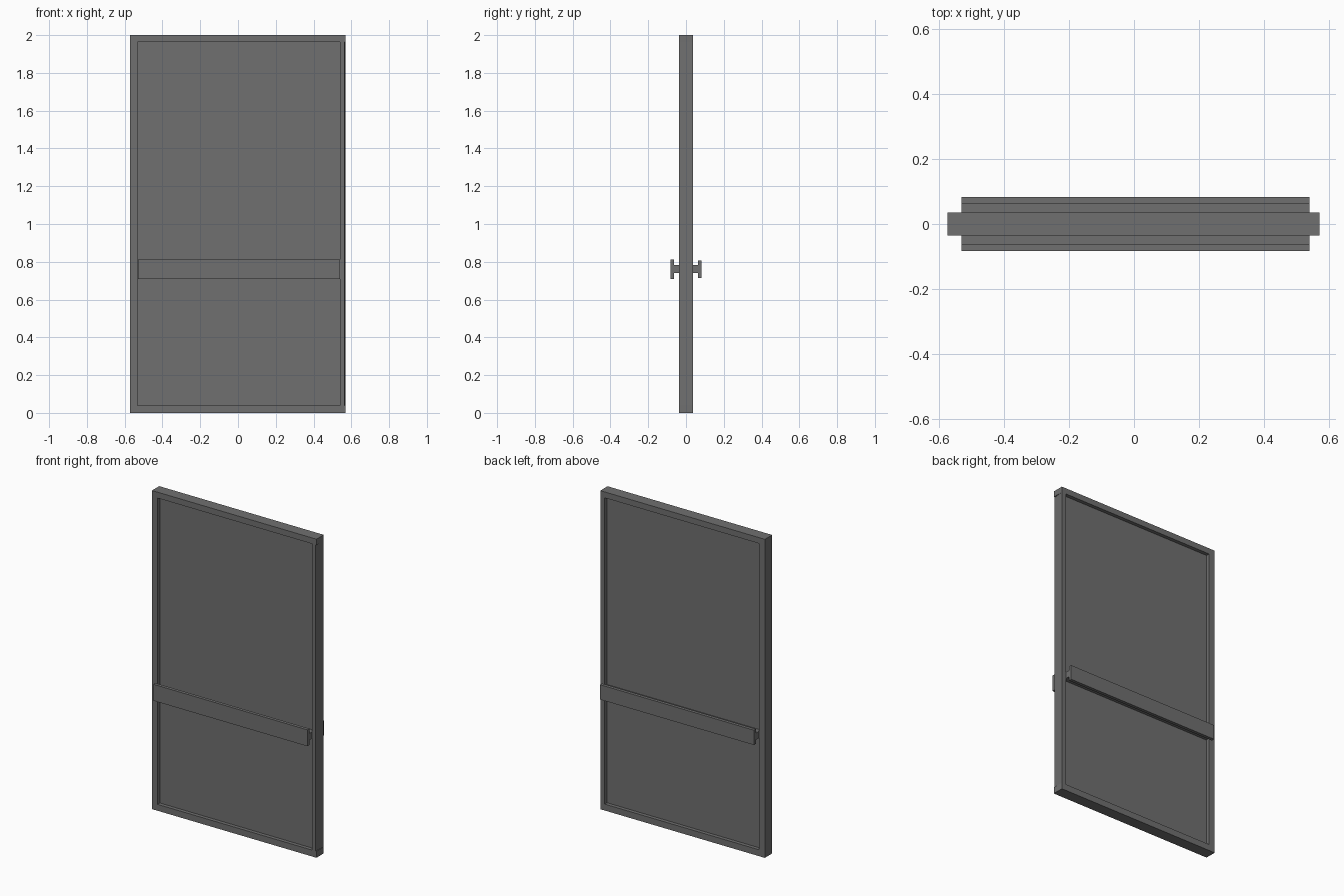
import bpy
import bmesh

cube = bpy.data.objects.get("Cube")
if cube:
    bpy.data.objects.remove(cube, do_unlink=True)

grey = bpy.data.materials.new("dark grey")
grey.use_nodes = True
colour = (0.16, 0.16, 0.16, 1)
grey.diffuse_color = colour
grey.node_tree.nodes["Principled BSDF"].inputs["Base Color"].default_value = colour


def finish(name, bm):
    bmesh.ops.recalc_face_normals(bm, faces=bm.faces)
    mesh = bpy.data.meshes.new(name)
    bm.to_mesh(mesh)
    bm.free()
    mesh.materials.append(grey)
    obj = bpy.data.objects.new(name, mesh)
    bpy.context.collection.objects.link(obj)
    return obj


def prism(name, profile, axis, start, end):
    """Extrude a closed 2D profile along the x, y or z axis."""
    bm = bmesh.new()

    def point(p, depth):
        co = list(p)
        co.insert(axis, depth)
        return bm.verts.new(co)

    face = bm.faces.new([point(p, start) for p in profile])
    moved = bmesh.ops.extrude_face_region(bm, geom=[face])["geom"]
    shift = [0, 0, 0]
    shift[axis] = end - start
    verts = [v for v in moved if isinstance(v, bmesh.types.BMVert)]
    bmesh.ops.translate(bm, verts=verts, vec=shift)
    return finish(name, bm)


def rect(a0, a1, b0, b1):
    return [(a0, b0), (a1, b0), (a1, b1), (a0, b1)]


def box(name, x0, x1, y0, y1, z0, z1):
    return prism(name, rect(x0, x1, y0, y1), 2, z0, z1)


LEFT, RIGHT, HALF = -0.573, 0.57, 0.036
IN_LEFT, IN_RIGHT, IN_LOW, IN_HIGH = -0.533, 0.54, 0.04, 1.963

# Frame rails and stiles
box("bottom_rail", LEFT, RIGHT, -HALF, HALF, 0, IN_LOW)
box("top_rail", LEFT, RIGHT, -HALF, HALF, IN_HIGH, 2)
box("hinge_stile", LEFT, IN_LEFT, -HALF, HALF, IN_LOW, IN_HIGH)

# Latch stile with its bevelled closing edge
closing = [(IN_RIGHT, -HALF), (RIGHT - 0.007, -HALF), (RIGHT, HALF), (IN_RIGHT, HALF)]
prism("latch_stile", closing, 2, IN_LOW, IN_HIGH)

# Recessed infill panel
box("panel", IN_LEFT, IN_RIGHT, -0.013, 0.013, IN_LOW, IN_HIGH)

# T-section push bars on both faces
for name, side, low, high in (("front", -1, 0.71, 0.813), ("back", 1, 0.715, 0.808)):
    mid = (low + high) / 2
    inner, neck, outer = (side * d for d in (0.013, 0.063, 0.083))
    tee = [(inner, mid - 0.021), (neck, mid - 0.021), (neck, low), (outer, low),
           (outer, high), (neck, high), (neck, mid + 0.021), (inner, mid + 0.021)]
    prism(name + "_push_bar", tee, 0, -0.53, 0.54)
